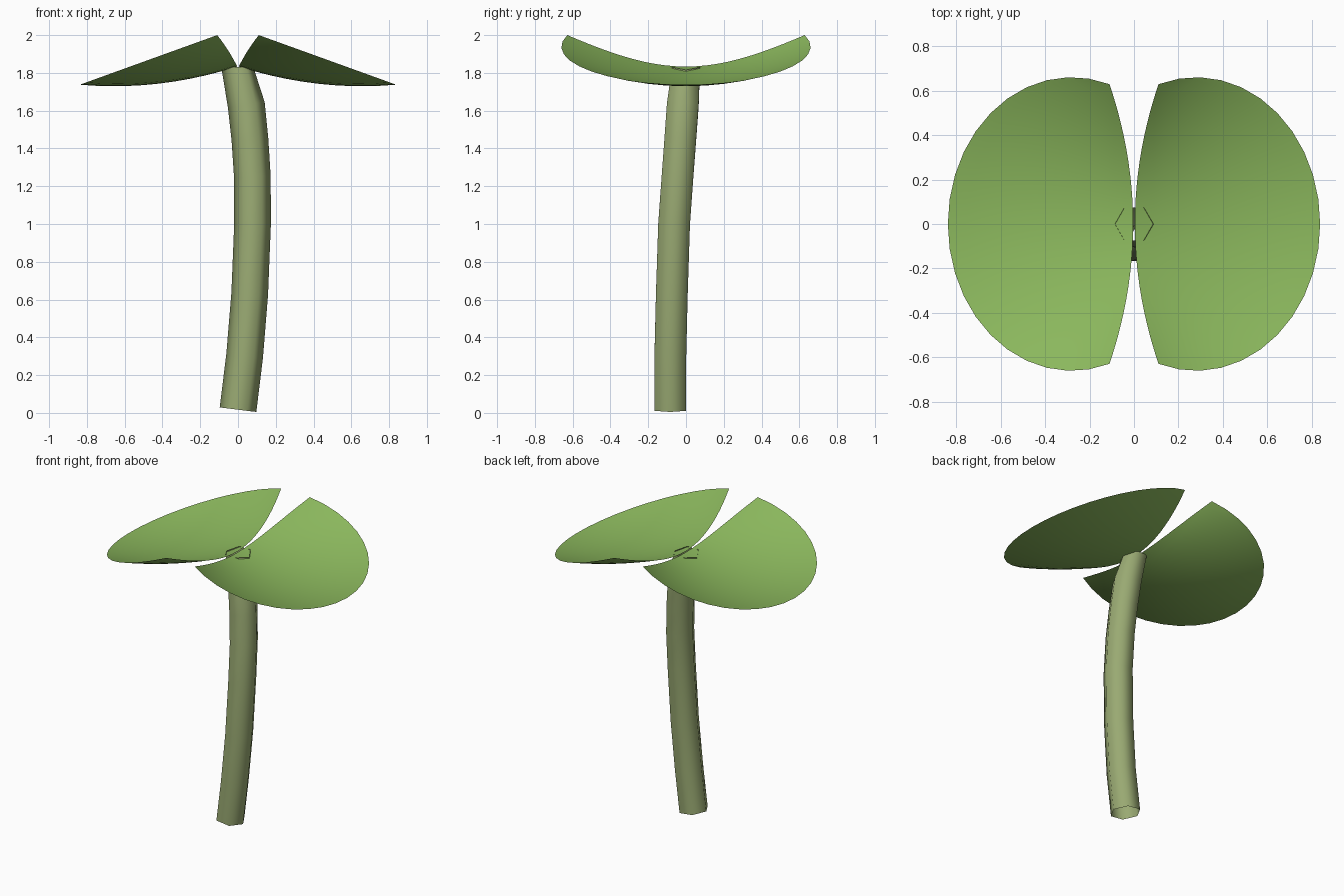
import bpy, bmesh, math

cube = bpy.data.objects.get("Cube")
if cube:
    bpy.data.objects.remove(cube, do_unlink=True)


def material(name, rgb):
    mat = bpy.data.materials.new(name)
    mat.use_nodes = True
    mat.diffuse_color = (*rgb, 1)
    mat.node_tree.nodes["Principled BSDF"].inputs["Base Color"].default_value = (*rgb, 1)
    return mat


def grid_object(name, rows, mat, closed=False, up=False):
    """Skin a list of point rows; closed joins the end of each row to its start."""
    bm = bmesh.new()
    grid = [[bm.verts.new(p) for p in row] for row in rows]
    count = len(rows[0])
    for low, high in zip(grid, grid[1:]):
        for i in range(count if closed else count - 1):
            j = (i + 1) % count
            bm.faces.new((low[i], low[j], high[j], high[i]))
    bmesh.ops.remove_doubles(bm, verts=bm.verts, dist=0.0005)
    bm.normal_update()
    if up:
        bmesh.ops.reverse_faces(bm, faces=[f for f in bm.faces if f.normal.z < 0])
    for f in bm.faces:
        f.smooth = True
    mesh = bpy.data.meshes.new(name)
    bm.to_mesh(mesh)
    bm.free()
    mesh.materials.append(mat)
    obj = bpy.data.objects.new(name, mesh)
    bpy.context.collection.objects.link(obj)
    return obj


leaf_green = material("leaf green", (0.26, 0.48, 0.11))
stem_green = material("stem green", (0.32, 0.40, 0.17))

# Leaf: elliptical rim in a tilted plane, sagging along its middle
CENTRE, HALF_X, HALF_Y = 0.28, 0.557, 0.66
CORNER = math.acos((0.11 - CENTRE) / HALF_X)
TIP = CENTRE + HALF_X


def leaf_height(x, y):
    plane = 2.0 - 0.361 * (x - 0.11)
    sag = 0.205 * (1 - x / TIP) * (1 + x)
    width = HALF_Y * math.sqrt(max(1e-6, 1 - ((x - CENTRE) / HALF_X) ** 2))
    return plane - sag * max(0, 1 - (y / width) ** 2)


def leaf(name, side):
    rows = []
    for i in range(23):
        t = i / 11 - 1
        angle = t * CORNER
        outer_x = CENTRE + HALF_X * math.cos(angle)
        outer_y = HALF_Y * math.sin(angle)
        inner_y = HALF_Y * math.sin(CORNER) * t
        inner_x = 0.004 + 0.106 * t * t
        row = []
        for k in range(11):
            s = k / 10
            x = inner_x + (outer_x - inner_x) * s
            y = inner_y + (outer_y - inner_y) * s
            row.append((side * x, y, leaf_height(x, y)))
        rows.append(row)
    return grid_object(name, rows, leaf_green, up=True)


leaf("left_leaf", 1)
leaf("right_leaf", -1)

# Stem: open six-sided tube along a gentle bend
path = [(0, -0.083, 0.017), (0.035, -0.083, 0.3), (0.062, -0.075, 0.63),
        (0.077, -0.063, 1.0), (0.076, -0.045, 1.25), (0.063, -0.03, 1.45),
        (0.044, -0.017, 1.63), (0, 0, 1.845)]
rings = []
for i, (cx, cy, cz) in enumerate(path):
    before, after = path[max(i - 1, 0)], path[min(i + 1, len(path) - 1)]
    slope = (after[0] - before[0]) / (after[2] - before[2])
    top = i == len(path) - 1
    radius = 0.086 if top else 0.097
    ring = []
    for k in range(6):
        dx = radius * math.cos(k * math.pi / 3)
        dy = radius * math.sin(k * math.pi / 3)
        # The top rim dips on both sides to meet the leaves
        dz = -0.34 * abs(dx) if top else -slope * dx
        ring.append((cx + dx, cy + dy, cz + dz))
    rings.append(ring)
grid_object("stem", rings, stem_green, closed=True)
